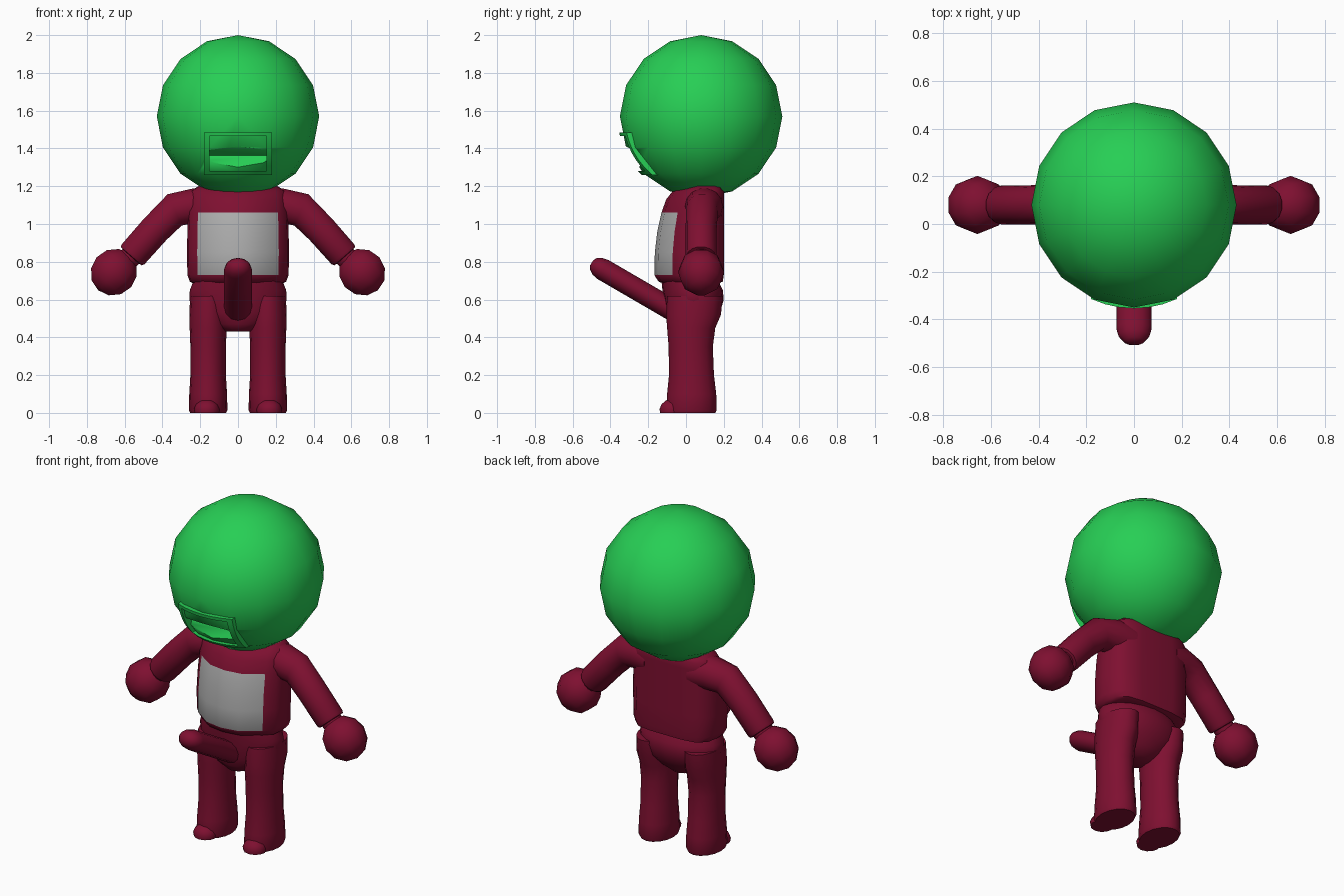
import bpy, bmesh, math
from mathutils import Vector, Matrix

if "Cube" in bpy.data.objects:
    bpy.data.objects.remove(bpy.data.objects["Cube"])


def material(name, rgb):
    m = bpy.data.materials.new(name)
    m.diffuse_color = (*rgb, 1)
    m.use_nodes = True
    m.node_tree.nodes["Principled BSDF"].inputs["Base Color"].default_value = m.diffuse_color
    return m


GREEN = material("green", (0.02, 0.62, 0.09))
MAROON = material("maroon", (0.21, 0.005, 0.03))
GREY = material("light grey", (0.42, 0.42, 0.42))


def finish(name, bm, mats, angle=45, mirror=False):
    bmesh.ops.recalc_face_normals(bm, faces=bm.faces)
    me = bpy.data.meshes.new(name)
    bm.to_mesh(me)
    bm.free()
    for m in mats:
        me.materials.append(m)
    ob = bpy.data.objects.new(name, me)
    bpy.context.collection.objects.link(ob)
    if mirror:
        ob.modifiers.new("mirror", "MIRROR")
    bpy.ops.object.select_all(action="DESELECT")
    ob.select_set(True)
    bpy.context.view_layer.objects.active = ob
    bpy.ops.object.shade_smooth_by_angle(angle=math.radians(angle))
    return ob


def loft(rings, closed=False):
    """Skin rings of points; cap the ends unless the rings form a closed loop."""
    bm = bmesh.new()
    vs = [[bm.verts.new(p) for p in r] for r in rings]
    n = len(vs[0])
    pairs = list(zip(vs, vs[1:])) + ([(vs[-1], vs[0])] if closed else [])
    for a, b in pairs:
        for i in range(n):
            j = (i + 1) % n
            bm.faces.new((a[i], a[j], b[j], b[i]))
    if not closed:
        bm.faces.new(vs[0])
        bm.faces.new(vs[-1])
    return bm


def ellipse(c, u, v, a, b, n=16):
    c, u, v = Vector(c), Vector(u), Vector(v)
    return [c + u * a * math.cos(2 * math.pi * k / n) + v * b * math.sin(2 * math.pi * k / n)
            for k in range(n)]


X, Y, Z = Vector((1, 0, 0)), Vector((0, 1, 0)), Vector((0, 0, 1))


def ball(name, c, scale, seg, rings, mat, mirror=False, tilt=0):
    bm = bmesh.new()
    bmesh.ops.create_uvsphere(bm, u_segments=seg, v_segments=rings, radius=1)
    bm.transform(Matrix.Translation(c) @ Matrix.Rotation(tilt, 4, "Y") @ Matrix.Diagonal((*scale, 1)))
    return finish(name, bm, [mat], 60, mirror)


# head with a shallow tilted mouth recess
HEAD, R = Vector((0, 0.08, 1.57)), 0.43
head = ball("head", HEAD, (R, R, R), 16, 8, GREEN)
bm = bmesh.new()
bmesh.ops.create_cube(bm, size=1)
bm.transform(Matrix.Translation((0, -0.375, 1.335)) @ Matrix.Rotation(math.radians(-25), 4, "X")
             @ Matrix.Diagonal((0.31, 0.26, 0.185, 1)))
cutter = finish("mouth_cutter", bm, [GREEN])
cutter.hide_render = True
cutter.hide_viewport = True
cut = head.modifiers.new("mouth", "BOOLEAN")
cut.object, cut.operation, cut.solver = cutter, "DIFFERENCE", "EXACT"


# raised lip following the head surface around the mouth
def on_head(x, z, r):
    y = -math.sqrt(max(r * r - x * x - (z - HEAD.z) ** 2, 0))
    return Vector((x, HEAD.y + y, z))


def outline(hw, z0, z1, r, n=6):
    t = [k / n for k in range(n)]
    pts = [(-hw + 2 * hw * k, z0) for k in t] + [(hw, z0 + (z1 - z0) * k) for k in t]
    pts += [(hw - 2 * hw * k, z1) for k in t] + [(-hw, z1 - (z1 - z0) * k) for k in t]
    return [on_head(x, z, r) for x, z in pts]


finish("mouth_lip", loft([outline(0.18, 1.26, 1.485, R - 0.03), outline(0.18, 1.26, 1.485, R + 0.012),
                          outline(0.152, 1.28, 1.465, R + 0.012),
                          outline(0.152, 1.28, 1.465, R - 0.03)], True), [GREEN], 35)

# torso: one rounded section scaled along the height, belly panel coloured by place
HALF = [(0, -1), (0.4, -0.9), (0.8, -0.48), (0.97, -0.2), (1, 0.2), (0.95, 0.65),
        (0.75, 0.92), (0.4, 1), (0, 1)]
SECTION = HALF + [(-x, y) for x, y in HALF[-2:0:-1]]
# height, half width, front, back
TORSO = [(0.685, 0.235, -0.12, 0.17), (0.695, 0.255, -0.145, 0.195), (0.73, 0.268, -0.168, 0.2),
         (0.85, 0.27, -0.165, 0.2), (0.96, 0.268, -0.152, 0.2), (1.06, 0.265, -0.13, 0.2),
         (1.13, 0.26, -0.105, 0.2), (1.175, 0.25, -0.07, 0.2), (1.2, 0.21, -0.02, 0.185)]
bm = loft([[(x * w, (f + b) / 2 + y * (b - f) / 2, z) for x, y in SECTION] for z, w, f, b in TORSO])
for f in bm.faces:
    c = f.calc_center_median()
    if 0.73 < c.z < 1.06 and abs(c.x) < 0.2 and c.y < 0:
        f.material_index = 1
finish("torso", bm, [MAROON, GREY], 50)

# hips
HIPS = [(0.43, 0.07, -0.06, 0.09), (0.47, 0.16, -0.085, 0.13), (0.53, 0.23, -0.105, 0.18),
        (0.6, 0.258, -0.115, 0.2), (0.65, 0.255, -0.125, 0.195), (0.7, 0.235, -0.13, 0.17)]
finish("hips", loft([ellipse((0, (f + b) / 2, z), X, Y, w, (b - f) / 2, 20)
                     for z, w, f, b in HIPS]), [MAROON], 60)

# legs
LEG = [(0, 0.095, -0.1, 0.155), (0.015, 0.102, -0.105, 0.162), (0.1, 0.1, -0.1, 0.16),
       (0.2, 0.094, -0.09, 0.148), (0.35, 0.094, -0.092, 0.142), (0.45, 0.098, -0.1, 0.155),
       (0.52, 0.1, -0.105, 0.185), (0.62, 0.095, -0.1, 0.195)]
finish("leg", loft([ellipse((0.158, (f + b) / 2, z), X, Y, w, (b - f) / 2) for z, w, f, b in LEG]),
       [MAROON], 50, True)

# toes: half domes resting on the floor
finish("toe", loft([ellipse((0.165, -0.075, z), X, Y, 0.068 * s, 0.065 * s, 12)
                    for z, s in ((0, 0.95), (0.02, 1), (0.045, 0.85), (0.065, 0.5), (0.07, 0.15))]),
       [MAROON], 60, True)

# arms: shoulder to cuff to wrist, then hands
D = Vector((0.66, 0, -0.75)).normalized()
N = D.cross(Y)
N0 = Vector((0, 0, 1))
N1 = (N + N0).normalized() if N.z > 0 else (N0 - N).normalized()
N = N if N.z > 0 else -N
ARM = [((0.14, 0.1, 1.09), N0, 0.1, 0.1), ((0.24, 0.095, 1.095), N0, 0.095, 0.1),
       ((0.335, 0.085, 1.075), N1, 0.093, 0.085), ((0.44, 0.08, 0.97), N, 0.084, 0.082),
       ((0.555, 0.08, 0.84), N, 0.082, 0.082), ((0.565, 0.08, 0.83), N, 0.076, 0.076),
       ((0.567, 0.08, 0.828), N, 0.06, 0.06), ((0.63, 0.08, 0.77), N, 0.06, 0.06)]
finish("arm", loft([ellipse(c, Y, n, a, b, 14) for c, n, b, a in ARM]), [MAROON], 50, True)
ball("hand", (0.657, 0.08, 0.745), (0.127, 0.122, 0.127), 10, 6, MAROON, True, math.radians(139))

# front rod with a rounded tip
axis = Vector((0, -0.43, 0.25)).normalized()
up = axis.cross(X).normalized()
start = Vector((0, -0.02, 0.515))
ROD = [(0, 1), (0.25, 1), (0.485, 1), (0.52, 0.88), (0.545, 0.6), (0.555, 0.25)]
finish("front_rod", loft([ellipse(start + axis * t, X, up, 0.074 * s, 0.058 * s, 12) for t, s in ROD]),
       [MAROON], 60)
